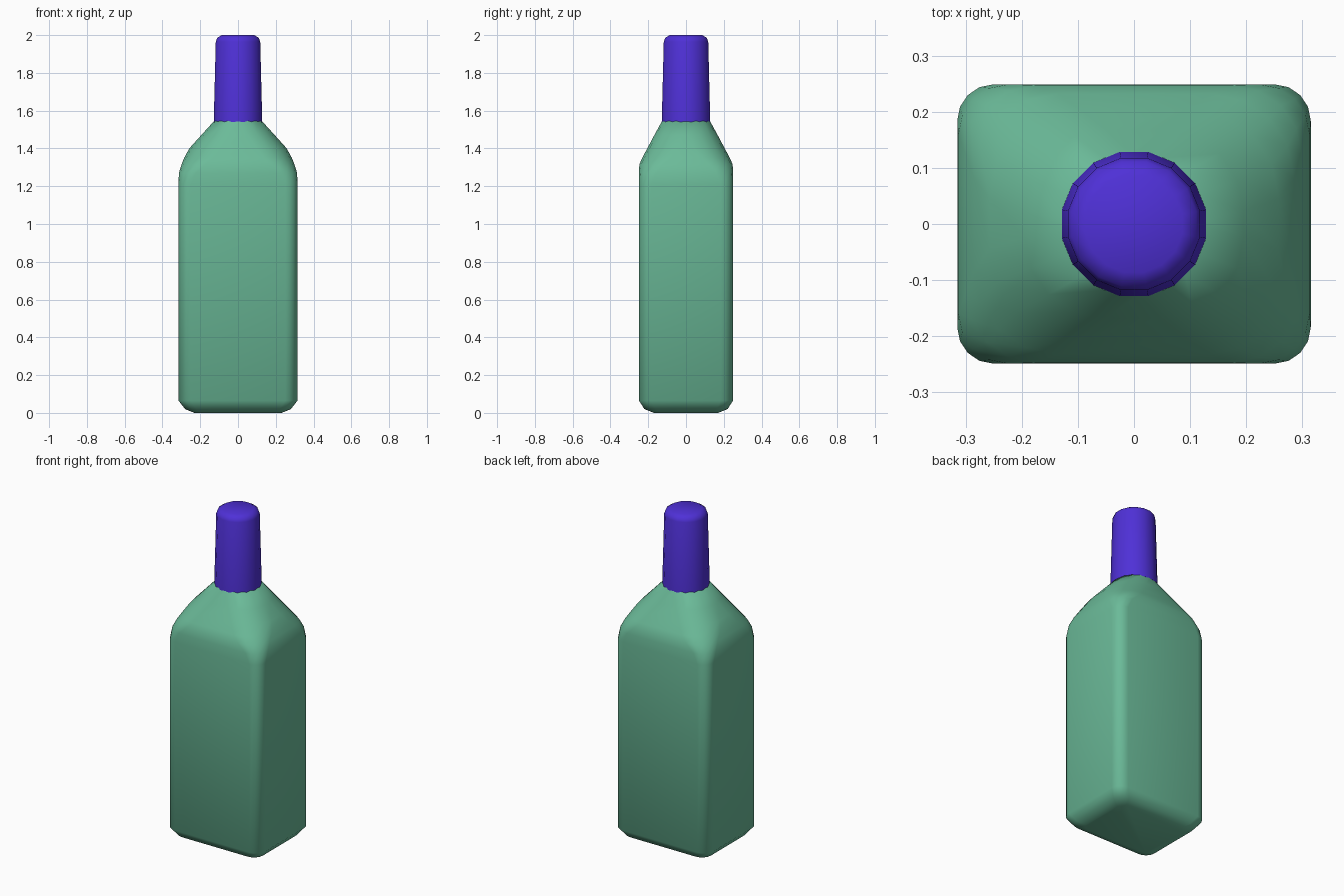
import bpy, bmesh, math

if "Cube" in bpy.data.objects:
    bpy.data.objects.remove(bpy.data.objects["Cube"], do_unlink=True)


def material(name, rgb):
    mat = bpy.data.materials.new(name)
    mat.use_nodes = True
    mat.diffuse_color = (*rgb, 1)
    mat.node_tree.nodes["Principled BSDF"].inputs["Base Color"].default_value = (*rgb, 1)
    return mat


def rounded_rectangle(z, hx, hy, radius, steps=4):
    """Ring of points with four arc corners, counter-clockwise."""
    ring = []
    for k, (sx, sy) in enumerate([(1, 1), (-1, 1), (-1, -1), (1, -1)]):
        for i in range(steps + 1):
            a = (k + i / steps) * math.pi / 2
            ring.append((sx * (hx - radius) + radius * math.cos(a),
                         sy * (hy - radius) + radius * math.sin(a), z))
    return ring


def circle(z, radius, sides=16):
    angles = [(i + 0.5) * math.tau / sides for i in range(sides)]
    return [(radius * math.cos(a), radius * math.sin(a), z) for a in angles]


def loft(name, rings, mat, angle):
    """Bridge rings of equal length, bottom to top, and close both ends."""
    bm = bmesh.new()
    loops = [[bm.verts.new(p) for p in ring] for ring in rings]
    n = len(loops[0])
    for low, high in zip(loops, loops[1:]):
        for i in range(n):
            j = (i + 1) % n
            bm.faces.new((low[i], low[j], high[j], high[i]))
    bm.faces.new(loops[0][::-1])
    bm.faces.new(loops[-1])
    mesh = bpy.data.meshes.new(name)
    bm.to_mesh(mesh)
    bm.free()
    mesh.materials.append(mat)
    obj = bpy.data.objects.new(name, mesh)
    bpy.context.collection.objects.link(obj)
    bpy.ops.object.select_all(action="DESELECT")
    obj.select_set(True)
    bpy.context.view_layer.objects.active = obj
    bpy.ops.object.shade_smooth_by_angle(angle=math.radians(angle))
    return obj


green = material("green glass", (0.147, 0.495, 0.318))
purple = material("purple cap", (0.078, 0.030, 0.680))

# Body: height, half width, half depth, corner radius
body_sections = [
    (0.0, 0.23, 0.17, 0.04),
    (0.02, 0.28, 0.22, 0.06),
    (0.065, 0.315, 0.249, 0.065),
    (1.21, 0.315, 0.249, 0.065),
    (1.27, 0.313, 0.249, 0.09),
    (1.315, 0.299, 0.247, 0.125),
    (1.35, 0.285, 0.232, 0.15),
    (1.40, 0.258, 0.205, 0.16),
    (1.47, 0.195, 0.168, 0.145),
    (1.545, 0.127, 0.127, 0.12),
]
loft("bottle_body", [rounded_rectangle(*s) for s in body_sections], green, 50)

# Cap: height, radius
cap_sections = [(1.54, 0.131), (1.965, 0.12), (1.985, 0.113), (2.0, 0.088)]
loft("bottle_cap", [circle(*s) for s in cap_sections], purple, 40)
